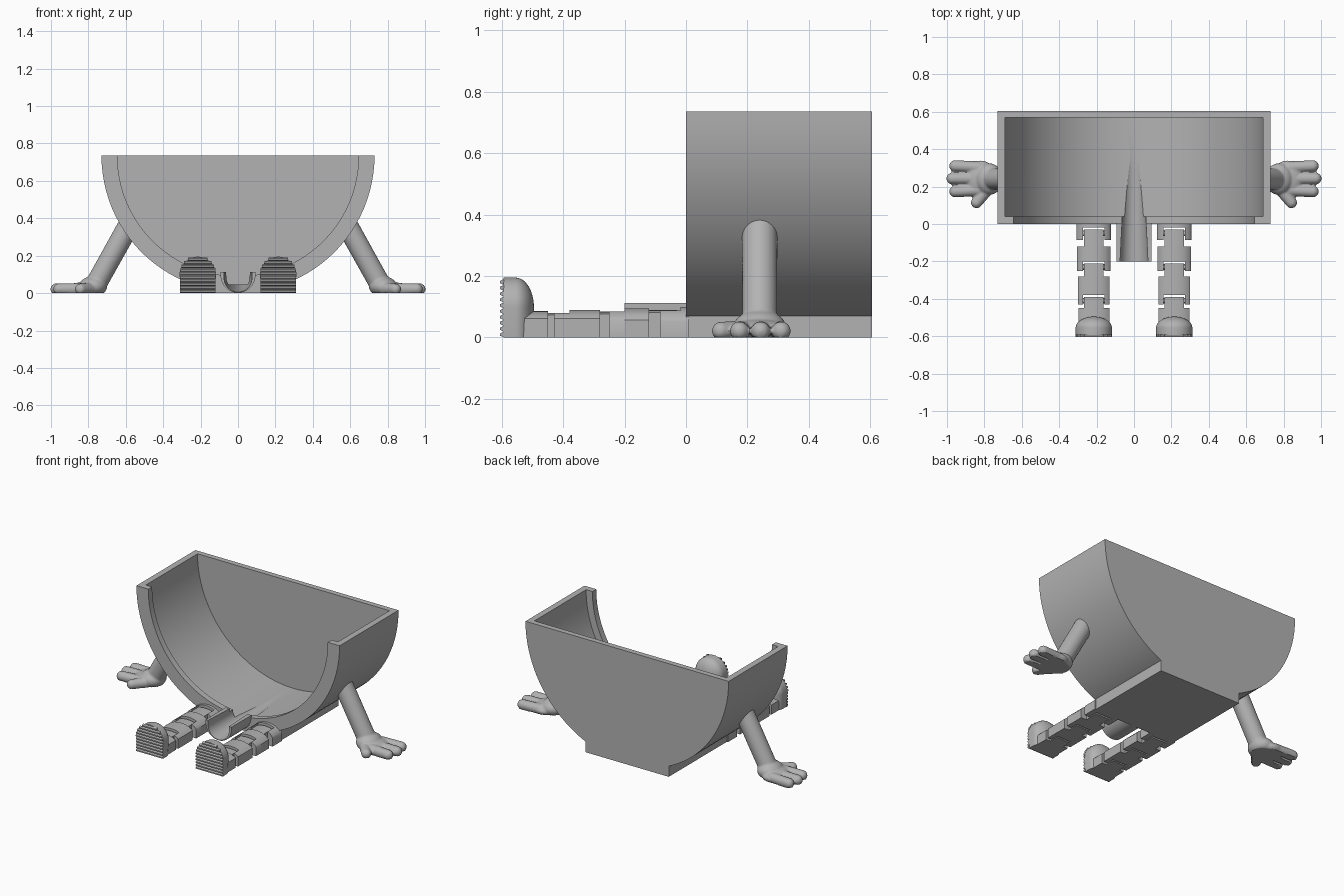
import bpy, bmesh
from math import sin, cos, pi, sqrt, radians
from mathutils import Vector, Matrix

cube = bpy.data.objects.get("Cube")
if cube:
    bpy.data.objects.remove(cube, do_unlink=True)

grey = bpy.data.materials.new("plain grey")
grey.use_nodes = True
grey.diffuse_color = (0.45, 0.45, 0.45, 1)
grey.node_tree.nodes["Principled BSDF"].inputs["Base Color"].default_value = (0.45, 0.45, 0.45, 1)


def make(name, bm):
    bmesh.ops.recalc_face_normals(bm, faces=bm.faces)
    mesh = bpy.data.meshes.new(name)
    bm.to_mesh(mesh)
    bm.free()
    mesh.materials.append(grey)
    ob = bpy.data.objects.new(name, mesh)
    bpy.context.collection.objects.link(ob)
    return ob


def activate(ob):
    bpy.ops.object.select_all(action='DESELECT')
    ob.select_set(True)
    bpy.context.view_layer.objects.active = ob


def smooth(ob, angle=35):
    activate(ob)
    bpy.ops.object.shade_smooth_by_angle(angle=radians(angle))


def cut(ob, cutter):
    mod = ob.modifiers.new("cut", 'BOOLEAN')
    mod.operation, mod.solver, mod.object = 'DIFFERENCE', 'EXACT', cutter
    activate(ob)
    bpy.ops.object.modifier_apply(modifier=mod.name)


def loft(bm, rings):
    """Skin a list of equal-length point rings and cap both ends."""
    vs = [[bm.verts.new(p) for p in ring] for ring in rings]
    n = len(vs[0])
    for a, b in zip(vs, vs[1:]):
        for i in range(n):
            j = (i + 1) % n
            bm.faces.new((a[i], a[j], b[j], b[i]))
    bm.faces.new(vs[0])
    bm.faces.new(vs[-1])


def prism(bm, outline, y0, y1):
    loft(bm, [[(x, y, z) for x, z in outline] for y in (y0, y1)])


def solid(name, outline, y0, y1):
    bm = bmesh.new()
    prism(bm, outline, y0, y1)
    return make(name, bm)


RIM = 0.735


def half_disc(r, top=RIM, steps=48):
    pts = [(r * cos(pi * i / steps), RIM - r * sin(pi * i / steps)) for i in range(steps + 1)]
    return [(r, top)] + pts + [(-r, top)] if top > RIM else pts


def trough(r, zc, top, steps=24):
    """U-shaped outline, round below and straight above."""
    arc = [(r * cos(pi * i / steps), zc - r * sin(pi * i / steps)) for i in range(steps + 1)]
    return [(r, top)] + arc + [(-r, top)]


# Cutters for the hollow, the front opening and the pouring channel
cavity = solid("cavity_cutter", half_disc(0.69, 1.0, 64), 0.04, 0.57)
opening = solid("opening_cutter", half_disc(0.645, 1.0, 64), -0.1, 0.1)
bm = bmesh.new()
loft(bm, [[(x, y, z) for x, z in trough(r, zc, 0.4)]
          for y, r, zc in ((-0.25, 0.077, 0.08), (0.3, 0.05, 0.088), (0.46, 0.042, 0.09))])
channel = make("channel_cutter", bm)

# Half-round bin with a flat foot plate below
disc = [p for p in half_disc(0.73) if p[1] > 0.075]
half = len(disc) // 2
bin_outline = disc[:half] + [(0.3, 0.07), (0.3, 0), (-0.3, 0), (-0.3, 0.07)] + disc[half:]
# the middle of the arc lies inside the foot plate, so both halves meet it cleanly
body = solid("bin_body", bin_outline, 0, 0.605)
for c in (cavity, opening, channel):
    cut(body, c)
smooth(body, 25)

# Pouring spout
spout = solid("spout", trough(0.093, 0.095, 0.112), -0.2, 0.005)
cut(spout, channel)
smooth(spout)


# Legs: interlocking segments with rounded tops
def arch(bm, cx, a, b, h, y0, y1):
    xs = [a + (b - a) * i / 12 for i in range(13)]
    top = [(cx + x, 0.04 + (h - 0.04) * sqrt(max(0, 1 - (x / 0.095) ** 2))) for x in xs]
    prism(bm, [(cx + a, 0)] + top + [(cx + b, 0)], y0, y1)


SEGMENTS = (  # tongue start, block start, cheek start, cheek end, half width, height
    (-0.03, -0.12, -0.20, -0.25, 0.09, 0.095),
    (-0.21, -0.28, -0.38, -0.43, 0.085, 0.09),
    (-0.39, -0.45, -0.53, None, 0.083, 0.086),
)


def cheeks(bm, cx, w, h, y0, y1):
    for a, b in ((-w, -0.057), (0.057, w)):
        arch(bm, cx, a, b, h, y0, y1)


def build_leg(name, cx):
    bm = bmesh.new()
    cheeks(bm, cx, 0.093, 0.1, 0.01, -0.085)
    arch(bm, cx, -0.093, 0.093, 0.1, 0.01, -0.018)
    for tongue, block, cheek, end, w, h in SEGMENTS:
        arch(bm, cx, -0.051, 0.051, h - 0.006, tongue, block)
        arch(bm, cx, -w, w, h, block, cheek)
        if end:
            cheeks(bm, cx, w, h, cheek, end)
        # hinge pin
        bmesh.ops.create_cone(bm, segments=16, radius1=0.015, radius2=0.015, depth=0.13, cap_ends=True,
                              matrix=Matrix.Translation((cx, tongue - 0.02, 0.04)) @ Matrix.Rotation(pi / 2, 4, 'Y'))
    smooth(make(name, bm))


# Feet: domed heel and a ridged sole
def foot_ring(cx, y, s):
    arc = [(cx + 0.097 * s * cos(pi * i / 24), y, 0.098 + 0.097 * s * sin(pi * i / 24)) for i in range(25)]
    return [(cx + 0.092 * s, y, 0)] + arc + [(cx - 0.092 * s, y, 0)]


def build_foot(name, cx):
    bm = bmesh.new()
    rings = [foot_ring(cx, -0.594, 1)]
    rings += [foot_ring(cx, -0.555 + 0.06 * sin(t), cos(t)) for t in [radians(8.5 * i) for i in range(11)]]
    loft(bm, rings)
    smooth(make(name, bm))
    bm = bmesh.new()
    count = 10
    step = 0.19 / count
    for i in range(count):
        z = step * i
        zm = z + step / 2
        w = 0.095 if zm < 0.098 else 0.097 * sqrt(1 - ((zm - 0.098) / 0.097) ** 2)
        tooth = ((-0.592, z), (-0.605, zm - 0.004), (-0.605, zm + 0.004), (-0.592, z + step))
        loft(bm, [[(cx + s * w, y, zz) for y, zz in tooth] for s in (-1, 1)])
    make(name + "_sole_ridges", bm)


# Arms: capsules and a palm fused into one smooth form
def capsule(bm, p, q, r0, r1):
    p, q = Vector(p), Vector(q)
    turn = (q - p).to_track_quat('Z', 'Y').to_matrix().to_4x4()
    bmesh.ops.create_cone(bm, segments=24, radius1=r0, radius2=r1, depth=(q - p).length, cap_ends=True,
                          matrix=Matrix.Translation((p + q) / 2) @ turn)
    for c, r in ((p, r0), (q, r1)):
        bmesh.ops.create_uvsphere(bm, u_segments=24, v_segments=14, radius=r, matrix=Matrix.Translation(c))


def ball(bm, c, size):
    bmesh.ops.create_uvsphere(bm, u_segments=28, v_segments=16, radius=1,
                              matrix=Matrix.Translation(c) @ Matrix.Diagonal((*size, 1)))


def build_arm(name, side):
    bm = bmesh.new()
    capsule(bm, (0.575, 0.24, 0.378), (0.755, 0.24, 0.055), 0.058, 0.057)
    ball(bm, (0.775, 0.24, 0.035), (0.075, 0.085, 0.055))
    ball(bm, (0.82, 0.24, 0.02), (0.085, 0.1, 0.04))
    for y, tip in ((0.31, 0.957), (0.243, 0.972), (0.174, 0.957)):
        capsule(bm, (0.83, 0.24 + (y - 0.24) * 0.9, 0.022), (tip, y, 0.021), 0.032, 0.031)
    capsule(bm, (0.785, 0.185, 0.022), (0.842, 0.114, 0.021), 0.034, 0.03)
    for v in bm.verts:
        v.co.z = max(v.co.z, 0)
        v.co.x *= side
    arm = make(name, bm)
    remesh = arm.modifiers.new("fuse", 'REMESH')
    remesh.mode, remesh.voxel_size = 'VOXEL', 0.006
    soft = arm.modifiers.new("soften", 'SMOOTH')
    soft.factor, soft.iterations = 0.5, 3
    activate(arm)
    for mod in ("fuse", "soften"):
        bpy.ops.object.modifier_apply(modifier=mod)
    for v in arm.data.vertices:
        if v.co.z < 0.004:
            v.co.z = 0
    cut(arm, cavity)
    arm.data.materials.clear()
    arm.data.materials.append(grey)
    smooth(arm, 50)


for label, side in (("left", 1), ("right", -1)):
    build_leg(label + "_leg", side * 0.215)
    build_foot(label + "_foot", side * 0.215)
    build_arm(label + "_arm", side)

for c in (cavity, opening, channel):
    bpy.data.objects.remove(c, do_unlink=True)
